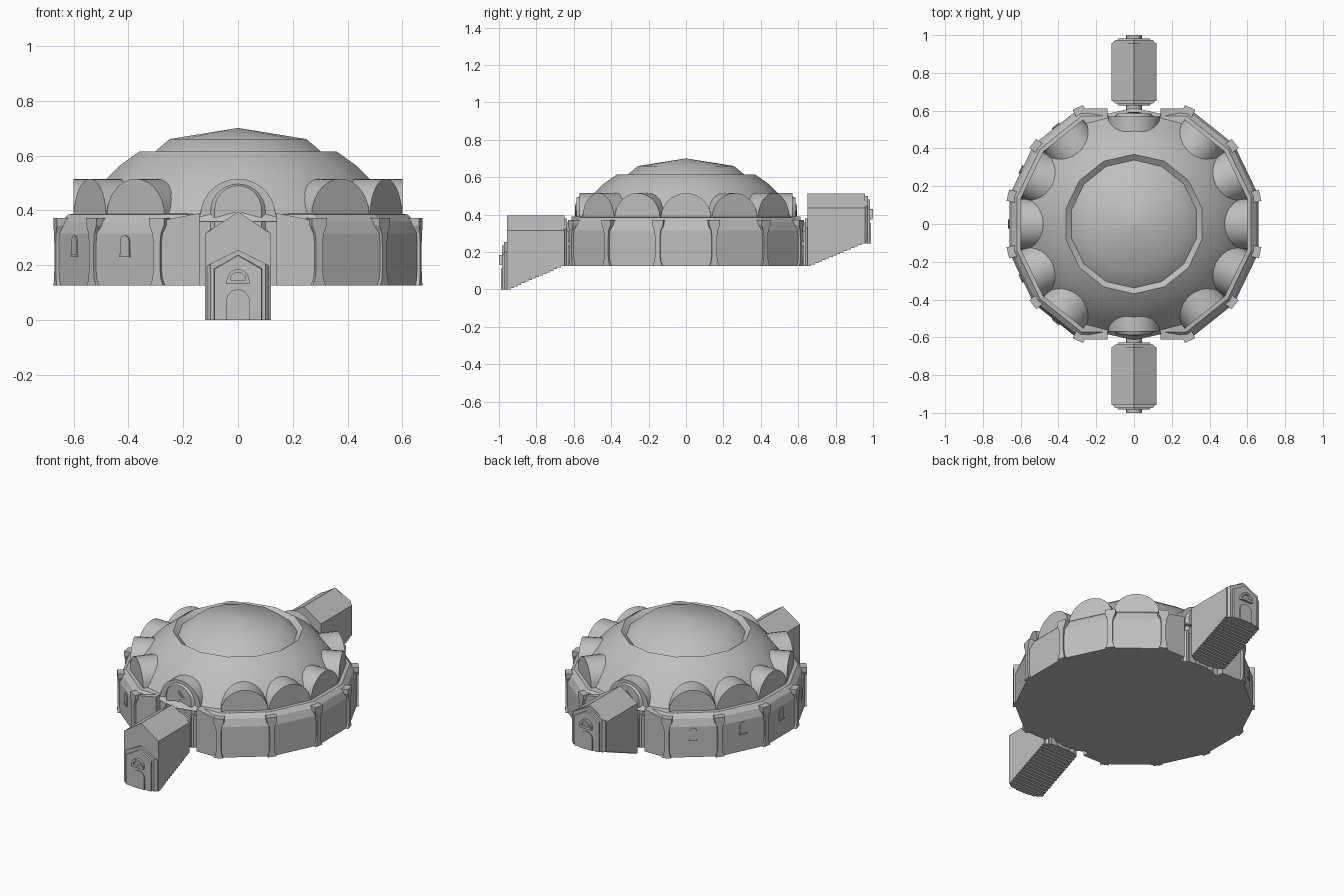
import bpy, bmesh
from math import pi, sin, cos, radians
from mathutils import Matrix, Vector

cube = bpy.data.objects.get("Cube")
if cube:
    bpy.data.objects.remove(cube, do_unlink=True)

stone = bpy.data.materials.new("grey stone")
stone.use_nodes = True
GREY = (0.52, 0.52, 0.52, 1)
stone.diffuse_color = GREY
stone.node_tree.nodes["Principled BSDF"].inputs["Base Color"].default_value = GREY

STEP = 2 * pi / 14      # one side of the fourteen-sided plan
FLOOR = 0.125
FRONT, BACK = -pi / 2, pi / 2


def loft(name, rings, angle=0, smooth=0):
    """Skin equal-length rings of points, cap both ends, turn about z."""
    bm = bmesh.new()
    loops = [[bm.verts.new(p) for p in ring] for ring in rings]
    n = len(loops[0])
    for a, b in zip(loops, loops[1:]):
        for i in range(n):
            j = (i + 1) % n
            bm.faces.new((a[i], a[j], b[j], b[i]))
    bm.faces.new(loops[0])
    bm.faces.new(loops[-1])
    bmesh.ops.recalc_face_normals(bm, faces=bm.faces)
    bm.transform(Matrix.Rotation(angle, 4, "Z"))
    mesh = bpy.data.meshes.new(name)
    bm.to_mesh(mesh)
    bm.free()
    mesh.materials.append(stone)
    if smooth:
        mesh.polygons.foreach_set("use_smooth", [True] * len(mesh.polygons))
        mesh.set_sharp_from_angle(angle=radians(smooth))
    obj = bpy.data.objects.new(name, mesh)
    bpy.context.collection.objects.link(obj)
    return obj


def prism(name, outline, d0, d1, angle, end=None, smooth=0):
    """Outline (sideways, height) drawn out from distance d0 to d1."""
    return loft(name, [[(d0, u, z) for u, z in outline],
                       [(d1, u, z) for u, z in end or outline]], angle, smooth)


def arc(r, z, n=14):
    return [(r * cos(pi * i / n), z + r * sin(pi * i / n)) for i in range(n + 1)]


def arch(r, bottom, spring):
    return [(r, bottom)] + arc(r, spring) + [(-r, bottom)]


def gable(w, bottom, eave, apex):
    return [(w, bottom), (w, eave), (0, apex), (-w, eave), (-w, bottom)]


# Dome with a groove around its raised cap
profile = [(0.60, 0.36), (0.575, 0.39), (0.535, 0.45), (0.485, 0.51), (0.43, 0.565),
           (0.36, 0.615), (0.33, 0.592), (0.25, 0.66), (0.005, 0.70)]
corners = [STEP * (k + 0.5) for k in range(14)]
loft("dome", [[(r / cos(STEP / 2) * cos(a), r / cos(STEP / 2) * sin(a), z)
               for a in corners] for r, z in profile], smooth=40)

# Drum walls and sloping roof edge, one half per side of the entrances
R = 0.66 / cos(STEP / 2)
half = [(R * cos(STEP * k), R * sin(STEP * k)) for k in (-2.5, -1.5, -0.5, 0.5, 1.5, 2.5)]
for side, turn in (("left", 0), ("right", pi)):
    rings = []
    for r, z in [(0.66, FLOOR), (0.66, 0.315), (0.645, 0.36), (0.62, 0.385), (0.57, 0.39)]:
        s = r / 0.66
        ring = [(x * s, y * s, z) for x, y in half]
        rings.append([(0.14, ring[0][1], z)] + ring + [(0.14, ring[-1][1], z)])
    loft(side + "_drum", rings, turn)

# Middle of the drum between the entrances
prism("drum_core", [(0.14, FLOOR), (0.14, 0.385), (-0.14, 0.385), (-0.14, FLOOR)],
      -0.57, 0.57, FRONT)

# Barrel bays around the dome
for k in range(-2, 3):
    for side, turn in (("left", 0), ("right", pi)):
        prism(f"{side}_bay_{k + 3}", arch(0.135, 0.37, 0.38), 0.3, 0.60,
              turn + k * STEP, smooth=30)

# Pilasters on the drum corners, flared at foot and head
waist = [(0.026, FLOOR), (0.017, 0.15), (0.014, 0.18), (0.014, 0.28), (0.017, 0.315),
         (0.03, 0.345), (0.03, 0.372)]
pilaster = waist + [(-u, z) for u, z in reversed(waist)]
for k in range(6):
    for side, turn in (("left", 0), ("right", pi)):
        prism(f"{side}_pilaster_{k + 1}", pilaster, R - 0.05, R + 0.008,
              turn + (k - 2.5) * STEP)

# Arched windows on the right side of the drum
for k in range(-2, 3):
    a = pi + k * STEP
    prism(f"window_{k + 3}", arch(0.021, 0.235, 0.287), 0.65, 0.665, a, smooth=30)
    prism(f"window_sill_{k + 3}", [(0.024, 0.23), (0.024, 0.238), (-0.024, 0.238),
                                   (-0.024, 0.23)], 0.65, 0.668, a)


def facade(name, angle, d, out, z):
    """Layered gable with a door and a half-round window hood."""
    def at(points):
        return [(u, h + z) for u, h in points]
    prism(name + "_gable", at(gable(0.115, 0, 0.195, 0.255)), d, d + out * 0.018, angle,
          at(gable(0.1, 0, 0.205, 0.255)))
    prism(name + "_panel", at(gable(0.09, 0, 0.19, 0.24)), d, d + out * 0.028, angle,
          at(gable(0.085, 0, 0.185, 0.235)))
    prism(name + "_door", at(arch(0.043, 0, 0.068)), d, d + out * 0.034, angle, smooth=30)
    hood = arc(0.04, 0.145) + arc(0.028, 0.145)[::-1]
    prism(name + "_hood", at(hood), d, d + out * 0.045, angle, smooth=30)
    prism(name + "_hood_sill", at([(0.042, 0.13), (0.042, 0.145), (-0.042, 0.145),
                                   (-0.042, 0.13)]), d, d + out * 0.043, angle)


# Entrances: portal in the drum, then a stair house with facades at both ends
STEPS = 16
for name, angle, foot, eave, apex in (("front", FRONT, 0, 0.315, 0.395),
                                      ("back", BACK, 0.245, 0.435, 0.512)):
    prism(name + "_portal", arch(0.138, 0.3, 0.377), 0.3, 0.57, angle, smooth=30)
    prism(name + "_portal_panel", arch(0.11, FLOOR, 0.39), 0.56, 0.585, angle,
          arch(0.085, FLOOR, 0.405), smooth=30)
    prism(name + "_portal_diamond", [(0.04, 0.42), (0, 0.46), (-0.04, 0.42), (0, 0.38)],
          0.57, 0.59, angle)
    prism(name + "_portal_diamond_core", [(0.028, 0.42), (0, 0.448), (-0.028, 0.42),
                                          (0, 0.392)], 0.57, 0.594, angle)
    facade(name + "_portal_door", angle, 0.565, 1, FLOOR)

    # Wall beside the portal rising to the arch
    for side, s in (("left", 1), ("right", -1)):
        prism(f"{name}_{side}_portal_wall",
              [(s * 0.14, FLOOR), (s * 0.14, 0.39), (s * 0.29, 0.36), (s * 0.29, FLOOR)],
              0.565, 0.612, angle)

    # Stair house with a stepped underside and pitched roof
    edge = [(0.65, eave)]
    for i in range(STEPS):
        z = FLOOR + (foot - FLOOR) * i / (STEPS - 1)
        edge += [(0.65 + 0.308 * i / STEPS, z), (0.65 + 0.308 * (i + 1) / STEPS, z)]
    edge.append((0.958, eave))
    loft(name + "_stair_house", [[(d, u, z) for d, z in edge] for u in (-0.12, 0.12)], angle)
    prism(name + "_stair_roof", [(0.12, eave), (0, apex), (-0.12, eave)], 0.65, 0.958, angle)
    facade(name + "_outer_facade", angle, 0.955, 1, foot)
    facade(name + "_inner_facade", angle, 0.655, -1, FLOOR)
